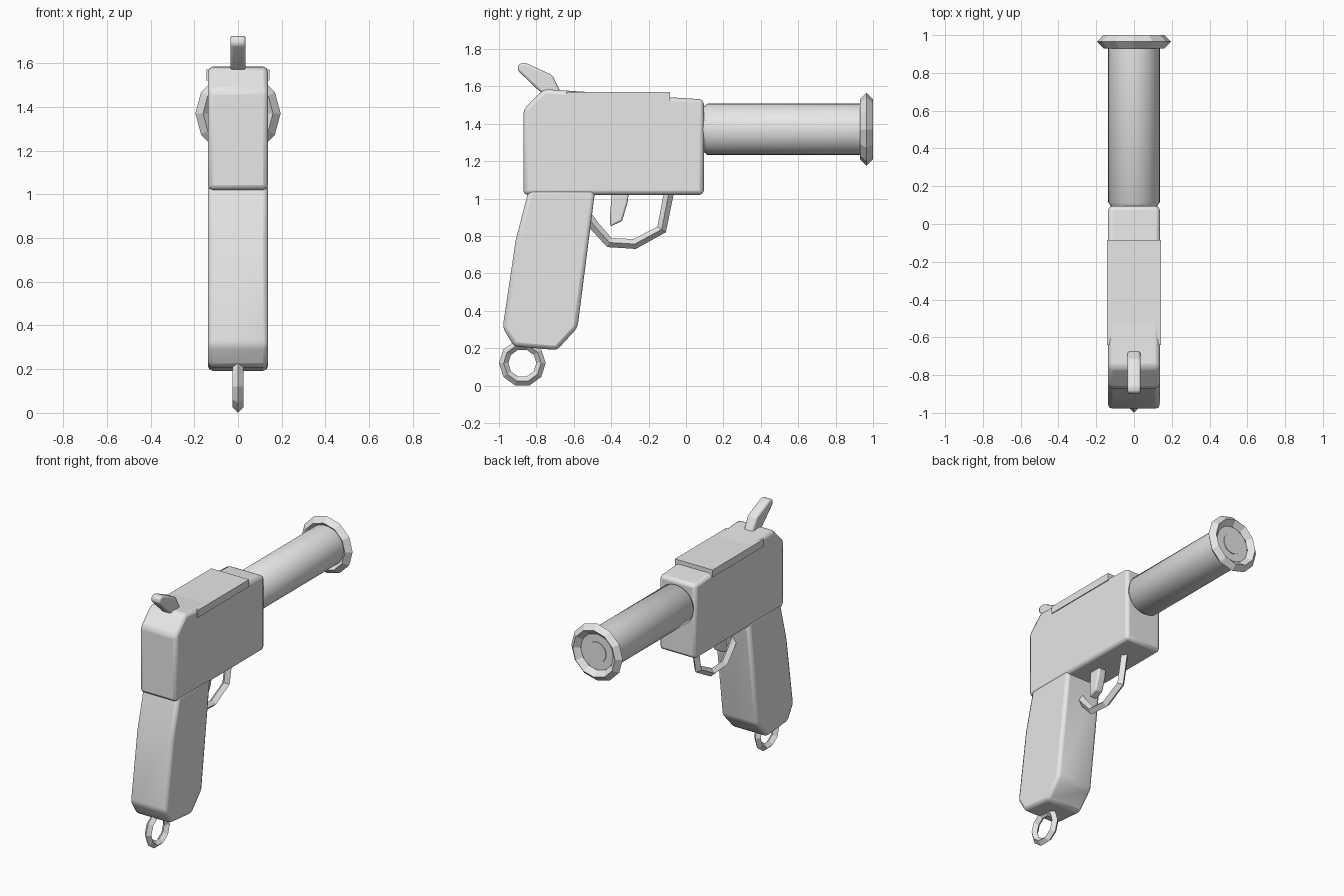
import bpy
import bmesh
from math import cos, sin, pi, radians
from mathutils import Vector

cube = bpy.data.objects.get("Cube")
if cube:
    bpy.data.objects.remove(cube, do_unlink=True)

grey = bpy.data.materials.new("plain grey")
grey.use_nodes = True
GREY = (0.8, 0.8, 0.8, 1)
grey.diffuse_color = GREY
grey.node_tree.nodes["Principled BSDF"].inputs["Base Color"].default_value = GREY


def finish(bm, name, bevel=0, smooth=40):
    """Turn a bmesh into a named object with optional soft edges."""
    bmesh.ops.recalc_face_normals(bm, faces=bm.faces)
    mesh = bpy.data.meshes.new(name)
    bm.to_mesh(mesh)
    bm.free()
    mesh.materials.append(grey)
    ob = bpy.data.objects.new(name, mesh)
    bpy.context.collection.objects.link(ob)
    if bevel:
        mod = ob.modifiers.new("soft edges", 'BEVEL')
        mod.width = bevel
        mod.segments = 2
        mod.limit_method = 'ANGLE'
        mod.angle_limit = radians(20)
    if smooth:
        bpy.ops.object.select_all(action='DESELECT')
        ob.select_set(True)
        bpy.context.view_layer.objects.active = ob
        bpy.ops.object.shade_smooth_by_angle(angle=radians(smooth))
    return ob


def slab(name, profile, half, bevel=0, smooth=40):
    """Extrude a side profile (y, z) symmetrically across x."""
    bm = bmesh.new()
    face = bm.faces.new([bm.verts.new((-half, y, z)) for y, z in profile])
    out = bmesh.ops.extrude_face_region(bm, geom=[face])
    verts = [v for v in out["geom"] if isinstance(v, bmesh.types.BMVert)]
    bmesh.ops.translate(bm, verts=verts, vec=(2 * half, 0, 0))
    return finish(bm, name, bevel, smooth)


def sweep(name, path, r, closed=False):
    """Run a diamond section along a path (y, z) with mitred corners."""
    bm = bmesh.new()
    pts = [Vector((0, y, z)) for y, z in path]
    n = len(pts)
    rings = []
    for i, p in enumerate(pts):
        prev = pts[i - 1] if closed or i else p
        nxt = pts[(i + 1) % n] if closed or i < n - 1 else p
        t = (nxt - prev).normalized()
        out = Vector((0, t.z, -t.y)) * r
        side = Vector((r, 0, 0))
        rings.append([bm.verts.new(p + d) for d in (out, side, -out, -side)])
    for i in range(n if closed else n - 1):
        a, b = rings[i], rings[(i + 1) % n]
        for k in range(4):
            j = (k + 1) % 4
            bm.faces.new((a[k], a[j], b[j], b[k]))
    if not closed:
        bm.faces.new(rings[0])
        bm.faces.new(rings[-1])
    return finish(bm, name, smooth=0)


def lathe(name, profile, sides, closed=False, smooth=40):
    """Spin a profile (radius, y) around the barrel axis."""
    bm = bmesh.new()
    rings = []
    for r, y in profile:
        rings.append([bm.verts.new((r * cos(2 * pi * i / sides), y,
                                    AXIS_Z + r * sin(2 * pi * i / sides)))
                      for i in range(sides)])
    count = len(rings)
    for k in range(count if closed else count - 1):
        a, b = rings[k], rings[(k + 1) % count]
        for i in range(sides):
            j = (i + 1) % sides
            bm.faces.new((a[i], a[j], b[j], b[i]))
    if not closed:
        bm.faces.new(rings[0])
        bm.faces.new(rings[-1])
    return finish(bm, name, smooth=smooth)


AXIS_Z = 1.37

# Main body and the cover plate on top of it
slab("body", [(-0.87, 1.02), (0.095, 1.02), (0.095, 1.53), (-0.76, 1.585),
              (-0.87, 1.475)], 0.137, 0.022)
slab("top_cover", [(-0.64, 1.52), (-0.085, 1.52), (-0.085, 1.57), (-0.64, 1.57)],
     0.143, smooth=0)

# Handle
slab("grip", [(-0.84, 1.05), (-0.485, 1.05), (-0.58, 0.31), (-0.69, 0.19),
              (-0.92, 0.21), (-0.98, 0.31), (-0.91, 0.78)], 0.137, 0.022)

# Barrel, muzzle rim and bore disc
lathe("barrel", [(0.12, 0.08), (0.125, 0.1), (0.137, 0.115), (0.137, 0.95),
                 (0.122, 0.965)], 32)
lathe("muzzle_rim", [(0.195, 0.965), (0.16, 1.0), (0.125, 0.965), (0.16, 0.93)],
      12, closed=True, smooth=0)
lathe("bore_disc", [(0.07, 0.95), (0.07, 0.97)], 24)

# Hammer and trigger
slab("hammer", [(-0.9, 1.685), (-0.895, 1.72), (-0.86, 1.727), (-0.715, 1.66),
                (-0.66, 1.55), (-0.78, 1.57)], 0.035, 0.012)
slab("trigger", [(-0.395, 1.04), (-0.305, 1.04), (-0.312, 0.98), (-0.342, 0.88),
                 (-0.405, 0.85), (-0.405, 0.93)], 0.03, 0.01)

# Trigger guard and lanyard ring
sweep("trigger_guard", [(-0.53, 0.91), (-0.495, 0.86), (-0.41, 0.765),
                        (-0.275, 0.757), (-0.13, 0.835), (-0.09, 1.04)], 0.027)
sweep("lanyard_ring", [(-0.875 + 0.1 * cos(2 * pi * i / 10),
                        0.12 + 0.1 * sin(2 * pi * i / 10)) for i in range(10)],
      0.025, closed=True)
